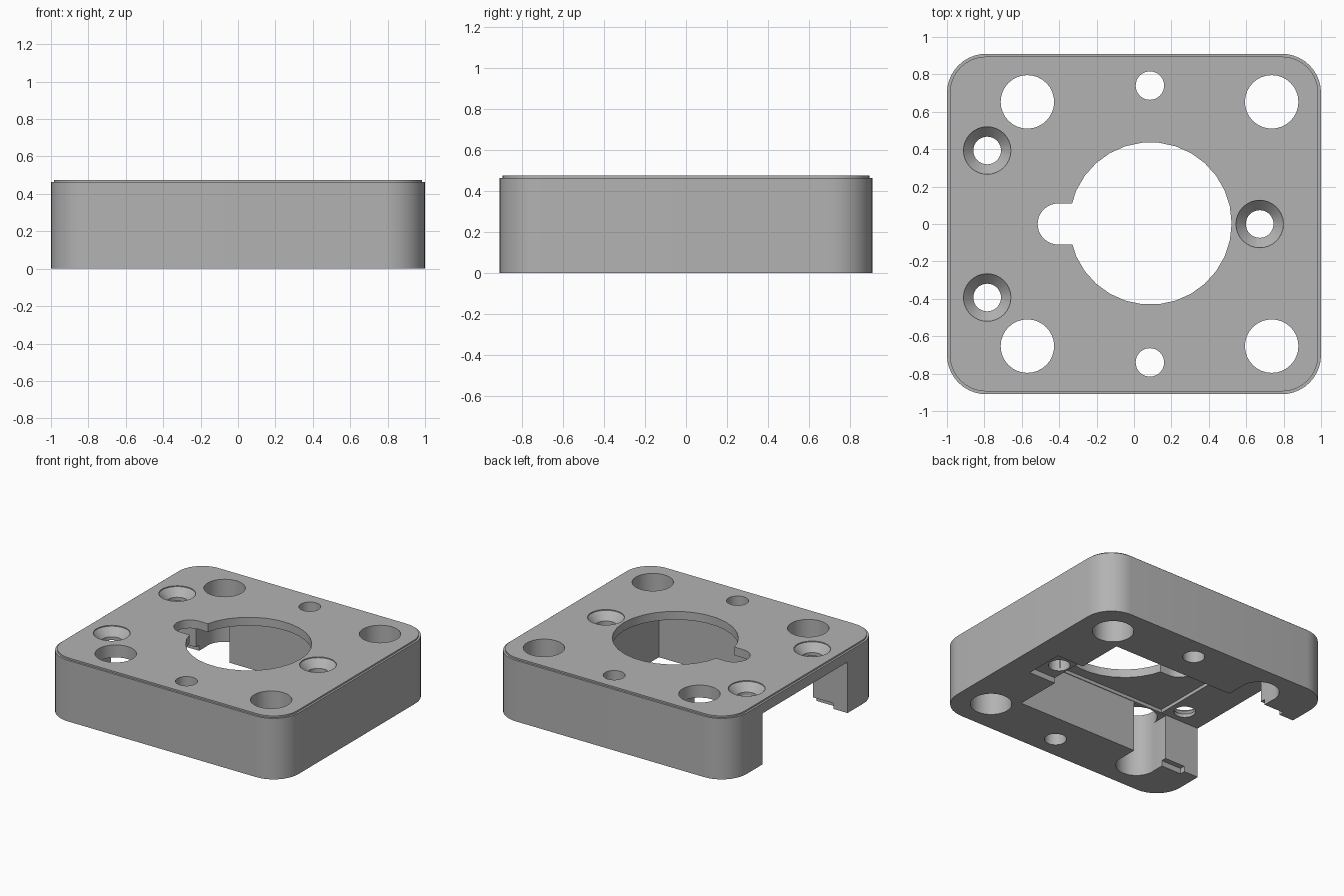
import bpy
import bmesh
from math import cos, sin, pi

if "Cube" in bpy.data.objects:
    bpy.data.objects.remove(bpy.data.objects["Cube"], do_unlink=True)

grey = bpy.data.materials.new("plain_grey")
grey.use_nodes = True
colour = (0.45, 0.45, 0.45, 1)
grey.diffuse_color = colour
grey.node_tree.nodes["Principled BSDF"].inputs["Base Color"].default_value = colour


def arc(cx, cy, r, start, end, n):
    return [(cx + r * cos(start + (end - start) * i / n),
             cy + r * sin(start + (end - start) * i / n)) for i in range(n + 1)]


def circle(cx, cy, r, n=32):
    return arc(cx, cy, r, 0, 2 * pi, n)[:-1]


def box(x0, x1, y0, y1):
    return [(x0, y0), (x1, y0), (x1, y1), (x0, y1)]


def rounded(hx, hy, r):
    corners = [(hx - r, hy - r), (r - hx, hy - r), (r - hx, r - hy), (hx - r, r - hy)]
    return [p for i, (cx, cy) in enumerate(corners)
            for p in arc(cx, cy, r, i * pi / 2, (i + 1) * pi / 2, 10)]


def loft(name, levels):
    """Solid through matching outlines, given as (outline, z) pairs."""
    bm = bmesh.new()
    rings = [[bm.verts.new((x, y, z)) for x, y in pts] for pts, z in levels]
    n = len(rings[0])
    for low, high in zip(rings, rings[1:]):
        for i in range(n):
            j = (i + 1) % n
            bm.faces.new((low[i], low[j], high[j], high[i]))
    bm.faces.new(rings[0])
    bm.faces.new(rings[-1])
    bmesh.ops.recalc_face_normals(bm, faces=bm.faces)
    mesh = bpy.data.meshes.new(name)
    bm.to_mesh(mesh)
    bm.free()
    mesh.materials.append(grey)
    obj = bpy.data.objects.new(name, mesh)
    bpy.context.collection.objects.link(obj)
    return obj


# Rounded block with a small stepped lip around the top
outer, lip = rounded(1, 0.91, 0.21), rounded(0.985, 0.895, 0.195)
body = loft("mounting_block", [(outer, 0), (outer, 0.463), (lip, 0.463), (lip, 0.475)])
bpy.context.view_layer.objects.active = body
body.select_set(True)


def cut(levels):
    cutter = loft("cutter", levels)
    cutter.hide_render = True
    mod = body.modifiers.new("cut", 'BOOLEAN')
    mod.operation = 'DIFFERENCE'
    mod.solver = 'EXACT'
    mod.object = cutter
    bpy.ops.object.modifier_apply(modifier=mod.name)
    bpy.data.objects.remove(cutter, do_unlink=True)


def prism(pts, z0=-0.1, z1=0.6):
    cut([(pts, z0), (pts, z1)])


# Underside pocket, open on one side, with a deeper main ceiling
prism(box(-1.1, 0.585, -0.51, 0.51), z1=0.387)
prism(box(-0.67, 0.58, -0.505, 0.505), z0=0.2, z1=0.412)

# Central bore and its keyhole slot
prism(circle(0.088, 0.003, 0.434, 30), z0=0.3)
prism(arc(-0.405, 0, 0.11, pi / 2, 3 * pi / 2, 16) + [(-0.1, -0.11), (-0.1, 0.11)], z0=0.31)

# Corner holes; the pair beside the opening breaks into the pocket
for side in (-1, 1):
    y = side * 0.653
    prism(circle(0.736, y, 0.143))
    prism(circle(-0.57, y, 0.143))
    prism(box(-0.711, -0.429, *sorted((side * 0.45, y))), z1=0.38)
    prism(circle(0.085, side * 0.74, 0.076))

# Countersunk screw holes
for x, y in ((-0.785, 0.393), (-0.785, -0.393), (0.672, 0)):
    prism(circle(x, y, 0.074))
    cut([(circle(x, y, 0.07), 0.408), (circle(x, y, 0.127), 0.468), (circle(x, y, 0.128), 0.6)])

# Shallow clearance notches in the underside near the screws
prism(box(0.5, 0.81, -0.15, 0.15), z1=0.042)
for side in (-1, 1):
    prism(box(-0.88, -0.65, *sorted((side * 0.4, side * 0.55))), z1=0.042)

bpy.ops.object.shade_smooth_by_angle(angle=pi / 6)
